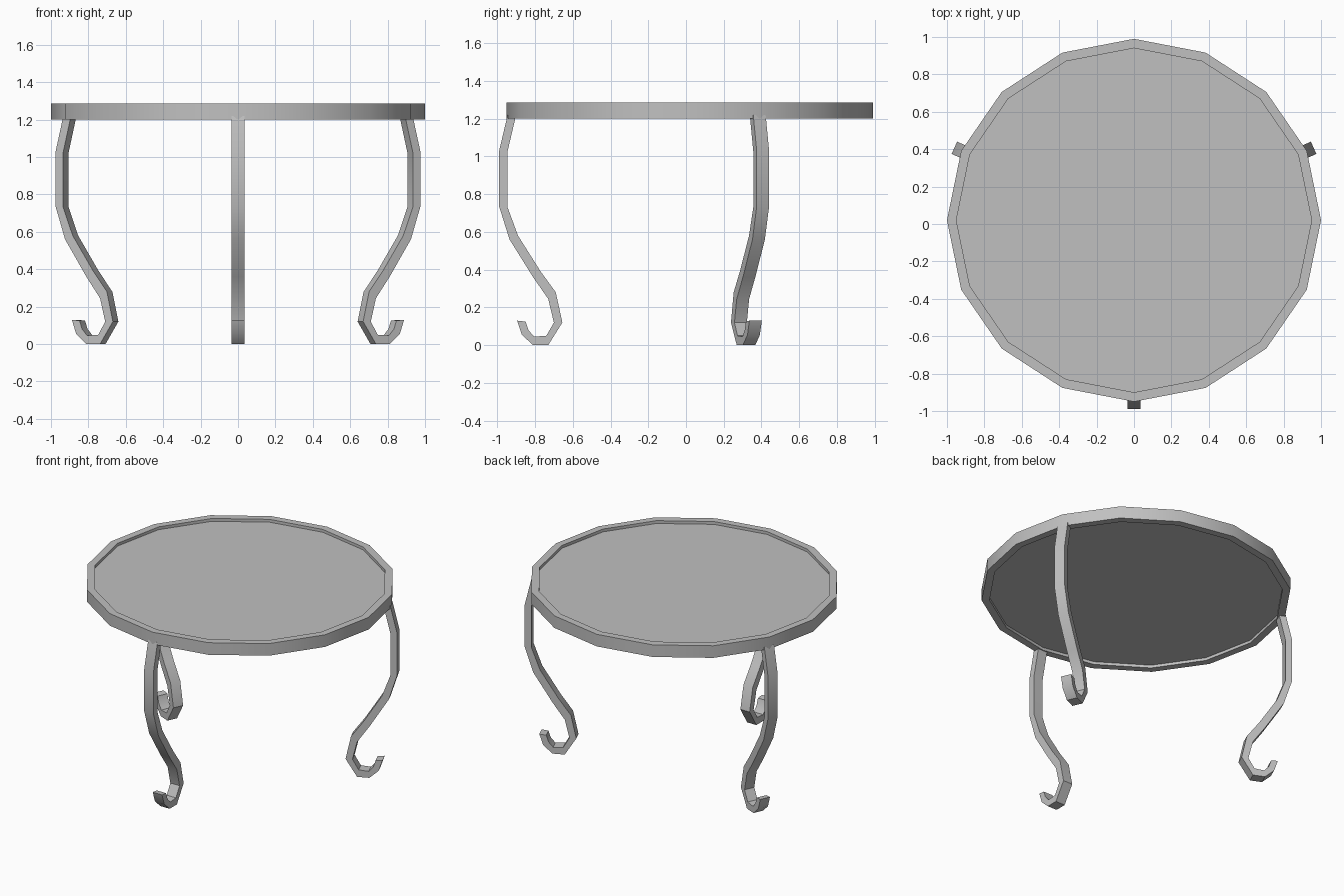
import bpy
import bmesh
from math import radians, cos, sin, tau
from mathutils import Matrix, Vector

if "Cube" in bpy.data.objects:
    bpy.data.objects.remove(bpy.data.objects["Cube"], do_unlink=True)

grey = bpy.data.materials.new("plain grey")
grey.use_nodes = True
colour = (0.53, 0.53, 0.53, 1)
grey.diffuse_color = colour
grey.node_tree.nodes["Principled BSDF"].inputs["Base Color"].default_value = colour

SIDES = 16
CENTRE_Y = 0.02
WIDE, DEEP = 1.0, 0.97          # half sizes of the slightly oval top
RIM_WIDTH = 0.05
HALF_LEG = 0.036


def finish(bm, name):
    bmesh.ops.recalc_face_normals(bm, faces=bm.faces)
    mesh = bpy.data.meshes.new(name)
    bm.to_mesh(mesh)
    bm.free()
    mesh.materials.append(grey)
    obj = bpy.data.objects.new(name, mesh)
    bpy.context.collection.objects.link(obj)
    bpy.ops.object.select_all(action="DESELECT")
    bpy.context.view_layer.objects.active = obj
    obj.select_set(True)
    bpy.ops.object.shade_smooth_by_angle(angle=radians(30))
    return obj


def oval(bm, inset, z):
    return [bm.verts.new(((WIDE - inset) * cos(tau * i / SIDES),
                          CENTRE_Y + (DEEP - inset) * sin(tau * i / SIDES), z))
            for i in range(SIDES)]


def bridge(bm, first, second):
    count = len(first)
    for i in range(count):
        j = (i + 1) % count
        bm.faces.new((first[i], first[j], second[j], second[i]))


# Rim: a rectangular section swept around the oval
bm = bmesh.new()
section = [(0, 1.2), (0, 1.285), (RIM_WIDTH, 1.285), (RIM_WIDTH, 1.2)]
loops = [oval(bm, inset, z) for inset, z in section]
for i in range(len(loops)):
    bridge(bm, loops[i], loops[(i + 1) % len(loops)])
finish(bm, "table_rim")

# Panel: sunk below the rim on both sides
bm = bmesh.new()
low, high = oval(bm, RIM_WIDTH, 1.22), oval(bm, RIM_WIDTH, 1.265)
bridge(bm, low, high)
bm.faces.new(low)
bm.faces.new(high)
finish(bm, "table_panel")

# Leg profile from top to curled foot: one side, then the other (reach, height)
LEG = [((-0.005, 1.22), (-0.05, 1.22)),
       ((0.04, 1.03), (-0.003, 1.02)),
       ((0.04, 0.735), (-0.003, 0.735)),
       ((-0.015, 0.56), (-0.06, 0.58)),
       ((-0.14, 0.36), (-0.18, 0.39)),
       ((-0.22, 0.245), (-0.26, 0.28)),
       ((-0.25, 0.12), (-0.295, 0.12)),
       ((-0.21, 0.05), (-0.22, 0)),
       ((-0.145, 0.045), (-0.14, 0)),
       ((-0.115, 0.08), (-0.08, 0.055)),
       ((-0.1, 0.125), (-0.055, 0.13))]


def leg(name, rim_angle, facing):
    bm = bmesh.new()
    rings = []
    for (r1, z1), (r2, z2) in LEG:
        corners = [(r1, -HALF_LEG, z1), (r1, HALF_LEG, z1),
                   (r2, HALF_LEG, z2), (r2, -HALF_LEG, z2)]
        rings.append([bm.verts.new(c) for c in corners])
    for first, second in zip(rings, rings[1:]):
        bridge(bm, first, second)
    bm.faces.new(rings[0])
    bm.faces.new(rings[-1])
    # Stand the leg at a corner of the rim, facing outwards
    a = radians(rim_angle)
    corner = Vector((WIDE * cos(a), CENTRE_Y + DEEP * sin(a), 0))
    bm.transform(Matrix.Translation(corner) @ Matrix.Rotation(radians(facing), 4, "Z"))
    finish(bm, name)


leg("front_leg", -90, -90)
leg("back_left_leg", 22.5, 24)
leg("back_right_leg", 157.5, 156)
